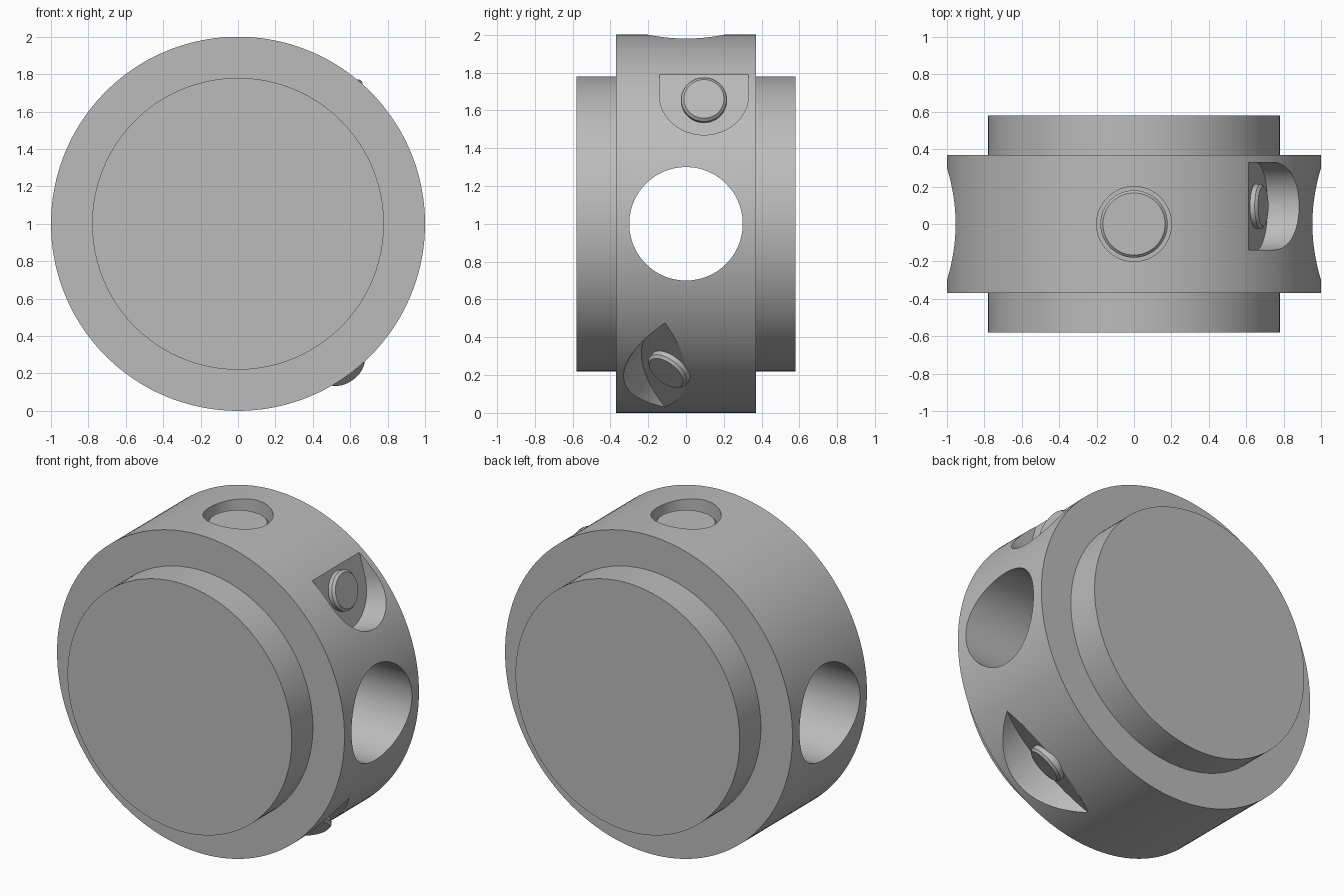
import bpy, bmesh
from math import sin, cos, pi, radians, asin
from mathutils import Vector, Matrix

cube = bpy.data.objects.get("Cube")
if cube:
    bpy.data.objects.remove(cube, do_unlink=True)

grey = bpy.data.materials.new("plain grey")
grey.use_nodes = True
COLOUR = (0.5, 0.5, 0.5, 1)
grey.diffuse_color = COLOUR
grey.node_tree.nodes["Principled BSDF"].inputs["Base Color"].default_value = COLOUR

X, Y, Z = Vector((1, 0, 0)), Vector((0, 1, 0)), Vector((0, 0, 1))
CENTRE = Vector((0, 0, 1))


def arc(radius, start, end, steps, cv=0):
    """Points on an arc in the local (u, v) plane."""
    return [(radius * cos(start + (end - start) * i / steps),
             cv + radius * sin(start + (end - start) * i / steps)) for i in range(steps + 1)]


def prism(name, profile, origin, axis, u, low, high):
    """Extrude a closed profile along an axis from low to high."""
    axis, u = axis.normalized(), u.normalized()
    v = axis.cross(u)
    bm = bmesh.new()
    face = bm.faces.new([bm.verts.new(origin + u * a + v * b + axis * low) for a, b in profile])
    out = bmesh.ops.extrude_face_region(bm, geom=[face])
    moved = [g for g in out["geom"] if isinstance(g, bmesh.types.BMVert)]
    bmesh.ops.translate(bm, verts=moved, vec=axis * (high - low))
    bmesh.ops.recalc_face_normals(bm, faces=bm.faces)
    mesh = bpy.data.meshes.new(name)
    bm.to_mesh(mesh)
    bm.free()
    mesh.materials.append(grey)
    obj = bpy.data.objects.new(name, mesh)
    bpy.context.collection.objects.link(obj)
    return obj


def cylinder(name, radius, origin, axis, u, low, high, sides=96):
    return prism(name, arc(radius, 0, 2 * pi, sides)[:-1], origin, axis, u, low, high)


def apply_modifiers(obj):
    graph = bpy.context.evaluated_depsgraph_get()
    obj.data = bpy.data.meshes.new_from_object(obj.evaluated_get(graph))
    obj.modifiers.clear()


def smooth(obj):
    bpy.ops.object.select_all(action='DESELECT')
    obj.select_set(True)
    bpy.context.view_layer.objects.active = obj
    bpy.ops.object.shade_smooth_by_angle(angle=radians(25))


def pin(name, radius, origin, axis, u, low, high):
    """Round pin with a small chamfer on its ends."""
    obj = cylinder(name, radius, origin, axis, u, low, high, 64)
    mod = obj.modifiers.new("chamfer", 'BEVEL')
    mod.width = 0.014
    mod.limit_method = 'ANGLE'
    apply_modifiers(obj)
    smooth(obj)
    return obj


# Main wheel and the two end hubs
wheel = cylinder("wheel", 1, CENTRE, Y, X, -0.37, 0.37, 192)
for name, low, high in (("front_hub", -0.58, -0.36), ("back_hub", 0.36, 0.58)):
    smooth(cylinder(name, 0.78, CENTRE, Y, X, low, high, 160))

# Cross bore and top hole
cutters = [cylinder("bore_cutter", 0.3, CENTRE, X, Y, -1.2, 1.2),
           cylinder("top_hole_cutter", 0.2, CENTRE, Z, X, 0.70, 1.2)]
pin("top_plug", 0.18, CENTRE, Z, X, 0.69, 0.94)

# Upper side pocket: half-round slot, open at the top
tilt = radians(15.5)
axis = Vector((cos(tilt), 0, sin(tilt)))
seat = Vector((0.652, 0.095, 1.65))
slot = arc(0.235, pi, 2 * pi, 48) + [(0.235, 0.5), (-0.235, 0.5)]
cutters.append(prism("upper_pocket_cutter", slot, seat, axis, Y, 0, 0.8))
pin("upper_pin", 0.12, seat, axis, Y, -0.03, 0.04)

# Lower side pocket: broad arc wall with a tilted flat floor
radial = Vector((0.593, 0, -0.805))
lean = radians(32)
axis = radial * cos(lean) - Y * sin(lean)
across = Y * cos(lean) + radial * sin(lean)
along = across.cross(axis)
floor = CENTRE + axis * 0.845 + across * 0.43
R, drop = 0.55, 0.18
half = asin(0.9)
wall = arc(R, -pi / 2 - half, -pi / 2 + half, 64, R - drop)
wall += [(0.5, 0.8), (-0.5, 0.8)]
cutters.append(prism("lower_pocket_cutter", wall, floor, axis, along, 0, 0.8))
pin("lower_pin", 0.12, floor, axis, along, -0.03, 0.042)

# Cut all openings from the wheel
for cutter in cutters:
    mod = wheel.modifiers.new(cutter.name, 'BOOLEAN')
    mod.operation = 'DIFFERENCE'
    mod.solver = 'EXACT'
    mod.object = cutter
apply_modifiers(wheel)
smooth(wheel)
for cutter in cutters:
    bpy.data.objects.remove(cutter, do_unlink=True)
